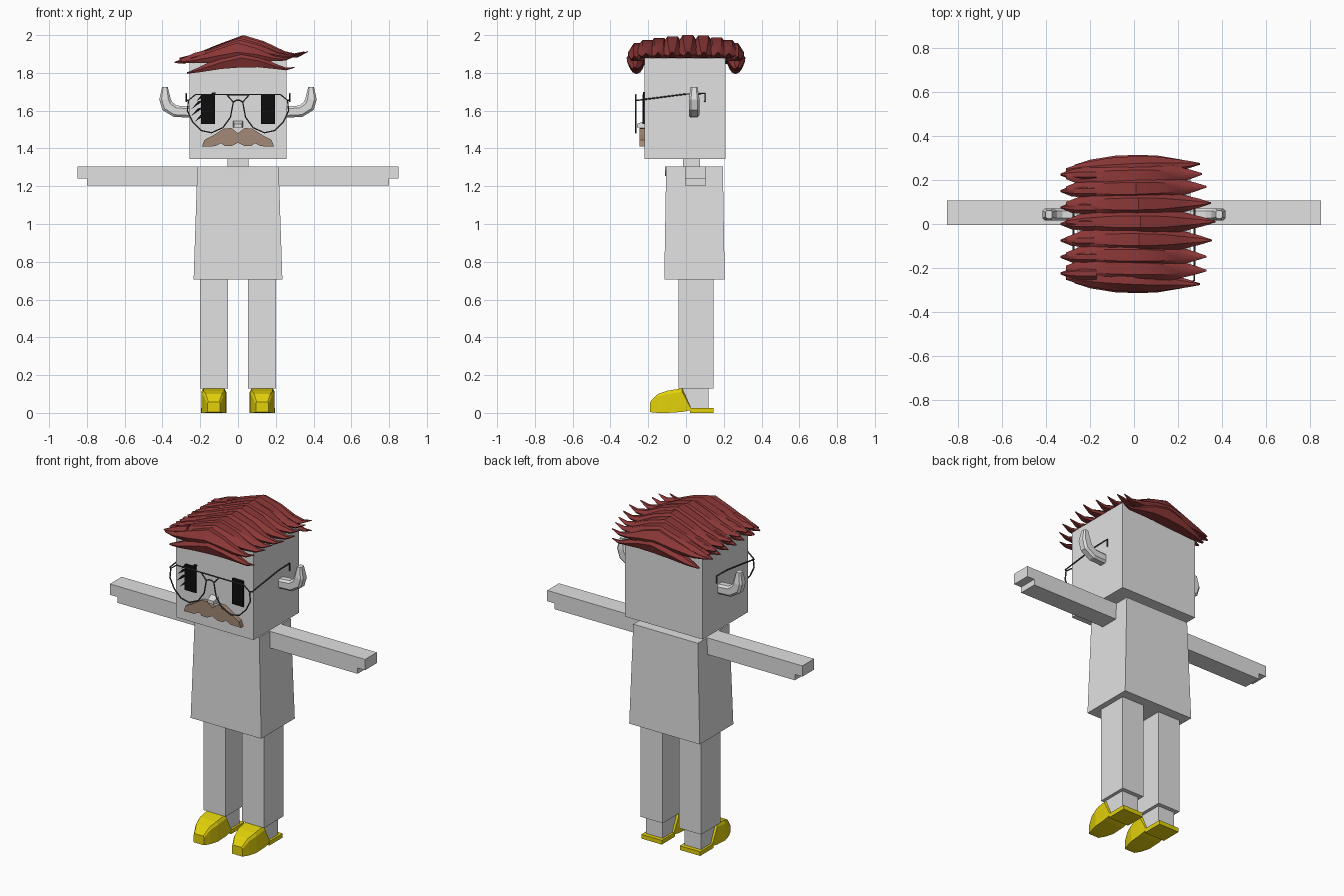
import bpy, bmesh, math
from mathutils import Vector

cube = bpy.data.objects.get("Cube")
if cube:
    bpy.data.objects.remove(cube, do_unlink=True)


def material(name, r, g, b):
    m = bpy.data.materials.new(name)
    m.use_nodes = True
    m.diffuse_color = (r, g, b, 1)
    m.node_tree.nodes["Principled BSDF"].inputs["Base Color"].default_value = (r, g, b, 1)
    return m


GREY = material("light grey", 0.75, 0.75, 0.75)
RED = material("dark red", 0.26, 0.038, 0.038)
YELLOW = material("yellow", 0.77, 0.64, 0.003)
BROWN = material("brown", 0.36, 0.25, 0.18)
BLACK = material("black", 0.004, 0.004, 0.004)
METAL = material("dark metal", 0.07, 0.07, 0.07)


def loft(name, rings, mat, smooth=False):
    """Skin a list of equal-length rings and cap both ends."""
    bm = bmesh.new()
    vs = [[bm.verts.new(p) for p in ring] for ring in rings]
    n = len(rings[0])
    for a, b in zip(vs, vs[1:]):
        for i in range(n):
            j = (i + 1) % n
            bm.faces.new((a[i], a[j], b[j], b[i]))
    bm.faces.new(vs[0])
    bm.faces.new(vs[-1])
    bmesh.ops.recalc_face_normals(bm, faces=bm.faces)
    me = bpy.data.meshes.new(name)
    bm.to_mesh(me)
    bm.free()
    me.materials.append(mat)
    ob = bpy.data.objects.new(name, me)
    bpy.context.collection.objects.link(ob)
    if smooth:
        bpy.ops.object.select_all(action='DESELECT')
        ob.select_set(True)
        bpy.context.view_layer.objects.active = ob
        bpy.ops.object.shade_smooth_by_angle(angle=math.radians(35))
    return ob


def rect(x0, x1, y0, y1, z):
    return [(x0, y0, z), (x1, y0, z), (x1, y1, z), (x0, y1, z)]


def box(name, x0, x1, y0, y1, z0, z1, mat=GREY):
    return loft(name, [rect(x0, x1, y0, y1, z0), rect(x0, x1, y0, y1, z1)], mat)


def prism(name, outline, y0, y1, mat):
    """Extrude an xz outline along y."""
    return loft(name, [[(x, y, z) for x, z in outline] for y in (y0, y1)], mat)


def wire(name, paths, radius, mat):
    """Thin tube along each (closed, points) path."""
    cu = bpy.data.curves.new(name, 'CURVE')
    cu.dimensions = '3D'
    cu.bevel_depth = radius
    cu.bevel_resolution = 1
    cu.use_fill_caps = True
    for closed, pts in paths:
        sp = cu.splines.new('POLY')
        sp.points.add(len(pts) - 1)
        for p, co in zip(sp.points, pts):
            p.co = (*co, 1)
        sp.use_cyclic_u = closed
    cu.materials.append(mat)
    bpy.context.collection.objects.link(bpy.data.objects.new(name, cu))


# Head, neck and torso
box("head", -0.258, 0.258, -0.22, 0.21, 1.345, 1.88)
box("neck", -0.055, 0.055, -0.015, 0.075, 1.3, 1.35)
loft("shirt", [rect(-0.235, 0.235, -0.115, 0.205, 0.705),
               rect(-0.215, 0.215, -0.105, 0.195, 1.305)], GREY)
collar = [(0.083 * math.cos(a), 1.304 + 0.05 * math.sin(a))
          for a in (math.pi * (1 + i / 8) for i in range(9))]
prism("collar", collar, -0.111, -0.1, GREY)

# Limbs and shoes, both sides
SHOE = [(-0.19, 0.034, 0.004, 0.058), (-0.15, 0.05, 0.0, 0.1),
        (-0.1, 0.064, 0.0, 0.117), (-0.02, 0.066, 0.005, 0.13),
        (0.025, 0.066, 0.015, 0.028)]
EAR = [(0.25, 1.592, 0.029), (0.333, 1.597, 0.031), (0.375, 1.625, 0.033),
       (0.387, 1.662, 0.03), (0.387, 1.725, 0.015)]
for side, s in (("left", 1), ("right", -1)):
    prism(side + "_arm", [(s * x, z) for x, z in (
        (0.2, 1.205), (0.8, 1.205), (0.8, 1.24), (0.85, 1.24),
        (0.85, 1.305), (0.2, 1.305))], -0.005, 0.107, GREY)
    c = s * 0.128
    box(side + "_leg", c - 0.074, c + 0.074, -0.04, 0.145, 0.13, 0.72)
    box(side + "_ankle", c - 0.055, c + 0.055, -0.02, 0.12, 0.02, 0.14)
    rings = []
    for y, w, lo, hi in SHOE:
        mid = lo + (hi - lo) * 0.85
        rings.append([(c - w, y, lo), (c + w, y, lo), (c + w, y, mid),
                      (c + w * 0.85, y, hi), (c - w * 0.85, y, hi), (c - w, y, mid)])
    loft(side + "_shoe", rings, YELLOW)
    box(side + "_shoe_heel", c - 0.068, c + 0.068, 0.02, 0.145, 0.0, 0.025, YELLOW)

    # Ear: bent bar swept outward then upward, with chamfered sides
    rings = []
    for i, (x, z, h) in enumerate(EAR):
        a, b = EAR[max(i - 1, 0)], EAR[min(i + 1, len(EAR) - 1)]
        d = Vector((b[0] - a[0], b[1] - a[1])).normalized()
        nx, nz = -d.y, d.x
        w = 0.018 if i == len(EAR) - 1 else 0.028
        rings.append([(s * (x + nx * h * v), 0.043 + w * u, z + nz * h * v)
                      for u, v in ((-1, -0.6), (-0.6, -1), (0.6, -1), (1, -0.6),
                                   (1, 0.6), (0.6, 1), (-0.6, 1), (-1, 0.6))])
    loft(side + "_ear", rings, GREY)

    # Eye plate
    box(side + "_eye", s * 0.158 - 0.037, s * 0.158 + 0.037, -0.229, -0.22, 1.53, 1.685, BLACK)

# Slanted lashes around the right eye
for i, (x, z, length) in enumerate(((-0.245, 1.61, 0.07), (-0.25, 1.57, 0.075),
                                    (-0.23, 1.54, 0.065), (-0.22, 1.65, 0.05),
                                    (-0.16, 1.665, 0.05))):
    dx, dz = length * 0.8, length * 0.65
    prism(f"lash_{i}", [(x, z), (x + dx, z + dz - 0.008), (x + dx + 0.005, z + dz),
                        (x + 0.6 * dx, z + 0.6 * dz + 0.012)], -0.227, -0.22, BLACK)

# Nose
loft("nose", [[(x * w, y, z) for x, z in ((-1, 1.51), (1, 1.51), (1, top), (-1, top))]
              for y, w, top in ((-0.26, 0.02, 1.53), (-0.215, 0.026, 1.547))], GREY)

# Moustache
half = [(0, 1.48), (0.035, 1.508), (0.075, 1.505), (0.13, 1.47), (0.178, 1.445),
        (0.19, 1.41), (0.12, 1.412), (0.09, 1.428), (0.07, 1.413), (0.035, 1.412)]
prism("moustache", half + [(0, 1.43)] + [(-x, z) for x, z in half[:0:-1]], -0.245, -0.215, BROWN)

# Glasses: rims, bridge and side arms
RIM = [(0.06, 1.685), (0.225, 1.685), (0.262, 1.655), (0.268, 1.6), (0.24, 1.54),
       (0.195, 1.495), (0.14, 1.483), (0.08, 1.51), (0.04, 1.565), (0.025, 1.645)]
paths = [(False, [(-0.06, -0.265, 1.685), (0.06, -0.265, 1.685)]),
         (False, [(-0.025, -0.265, 1.645), (-0.01, -0.265, 1.655),
                  (0.01, -0.265, 1.655), (0.025, -0.265, 1.645)])]
for s in (1, -1):
    paths.append((True, [(s * x, -0.265, z) for x, z in RIM]))
    paths.append((False, [(s * 0.262, -0.265, 1.655), (s * 0.275, -0.255, 1.655),
                          (s * 0.275, 0.0, 1.688), (s * 0.275, 0.1, 1.69),
                          (s * 0.275, 0.1, 1.645)]))
wire("glasses", paths, 0.004, METAL)

# Hair locks swept sideways over the head
SECTION = [(-0.7, -1), (0.7, -1), (1, 0), (0.4, 1), (-0.4, 1), (-1, 0)]
# along, width, height of the top, height of the underside (relative to lock base)
LOCK = [(0, 0.15, 0.01, 0), (0.12, 0.6, 0.03, -0.005), (0.32, 0.95, 0.085, 0),
        (0.5, 1, 0.13, 0.005), (0.66, 0.9, 0.097, 0.01), (0.82, 0.55, 0.045, 0.01),
        (0.92, 0.3, 0.03, 0.012), (1, 0.05, 0.045, 0.04)]


def lock(name, x0, x1, y, base, width, lift=1.0, drift=0.0, droop=0.0):
    rings = []
    for t, w, top, low in LOCK:
        sag = droop * (2 * t - 1) ** 2
        mid, h = (top + low) / 2 * lift, (top - low) / 2 * lift
        rings.append([(x0 + (x1 - x0) * t, y + drift * t * t + u * w * width,
                       base + mid - sag + v * h) for u, v in SECTION])
    loft(name, rings, RED, smooth=True)


for i, (y, x1, lift) in enumerate(((-0.2, 0.33, 0.8), (-0.14, 0.33, 0.88),
                                   (-0.07, 0.355, 0.95), (0.01, 0.37, 1.0),
                                   (0.09, 0.35, 0.98), (0.16, 0.33, 0.9),
                                   (0.215, 0.31, 0.8))):
    lock(f"hair_lock_{i}", -0.31, x1, y, 1.87, 0.068, lift, y * 0.06)

# Drooping locks over the front and back edges of the head
for name, s in (("front", -1), ("back", 1)):
    lock(name + "_upper_lock", -0.31, 0.3, s * 0.245, 1.855, 0.055, 0.8, s * 0.03)
    lock(name + "_lower_lock", -0.27, 0.3, s * 0.262, 1.825, 0.05, 0.8, s * 0.01, 0.03)

# Short tufts curling down on the right side
for i in range(7):
    y = -0.225 + 0.075 * i
    rings = []
    for x, z, w in ((-0.17, 1.9, 0.03), (-0.23, 1.885, 0.03),
                    (-0.285, 1.865, 0.024), (-0.335, 1.855, 0.004)):
        rings.append([(x, y + u * w, z + v * w * 0.7) for u, v in SECTION])
    loft(f"side_tuft_{i}", rings, RED, smooth=True)
